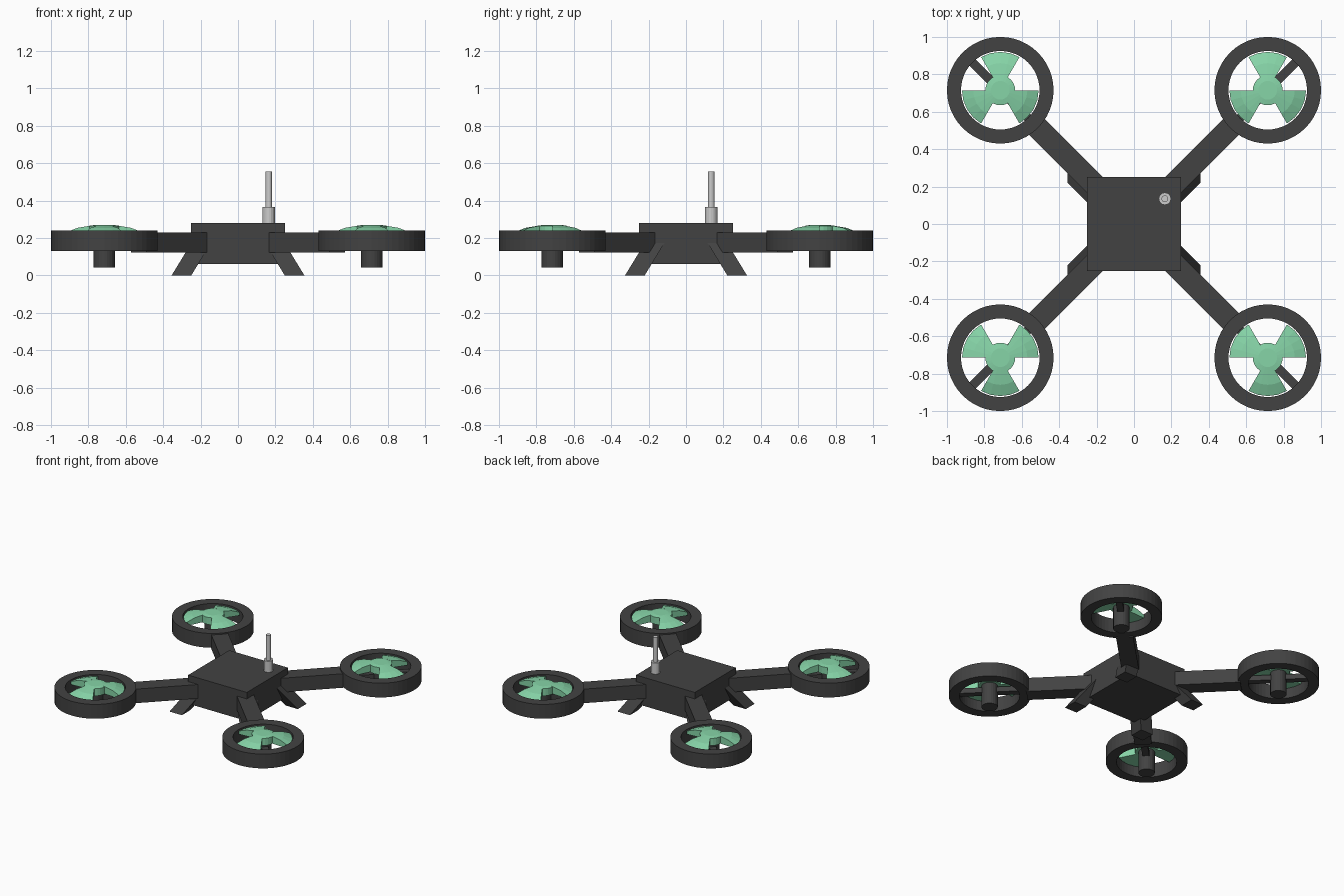
import bpy, bmesh, math
from mathutils import Matrix, Vector

if "Cube" in bpy.data.objects:
    bpy.data.objects.remove(bpy.data.objects["Cube"])


def material(name, rgb):
    m = bpy.data.materials.new(name)
    m.diffuse_color = (*rgb, 1)
    m.use_nodes = True
    m.node_tree.nodes["Principled BSDF"].inputs["Base Color"].default_value = m.diffuse_color
    return m


DARK = material("dark_plastic", (0.055, 0.055, 0.055))
GREEN = material("mint_plastic", (0.24, 0.66, 0.39))


def finish(name, bm, mat=None):
    bmesh.ops.remove_doubles(bm, verts=bm.verts, dist=1e-5)
    bmesh.ops.recalc_face_normals(bm, faces=bm.faces)
    me = bpy.data.meshes.new(name)
    bm.to_mesh(me)
    bm.free()
    ob = bpy.data.objects.new(name, me)
    bpy.context.collection.objects.link(ob)
    if mat:
        me.materials.append(mat)
    return ob


def sweep(bm, profile, centre, n, a0=0.0, a1=360.0):
    """Turn a closed (radius, z) profile about a vertical axis, fully or as a capped wedge."""
    full = a1 - a0 >= 360
    rows = []
    for i in range(n if full else n + 1):
        a = math.radians(a0 + (a1 - a0) * i / n)
        rows.append([bm.verts.new((centre[0] + r * math.cos(a), centre[1] + r * math.sin(a), z))
                     for r, z in profile])
    k = len(profile)
    for i in range(n):
        p, q = rows[i], rows[(i + 1) % len(rows)]
        for j in range(k):
            if profile[j][0] == 0 and profile[(j + 1) % k][0] == 0:
                continue
            bm.faces.new((p[j], q[j], q[(j + 1) % k], p[(j + 1) % k]))
    if not full:
        bm.faces.new(rows[0])
        bm.faces.new(rows[-1][::-1])


def turned(name, profile, centre, n, mat=None):
    bm = bmesh.new()
    sweep(bm, profile, centre, n)
    return finish(name, bm, mat)


def rod(r, z0, z1):
    return [(0, z0), (r, z0), (r, z1), (0, z1)]


def box(name, lo, hi, angle=0.0, mat=None):
    bm = bmesh.new()
    bmesh.ops.create_cube(bm, size=1)
    lo, hi = Vector(lo), Vector(hi)
    bm.transform(Matrix.Rotation(angle, 4, 'Z') @ Matrix.Translation((lo + hi) / 2)
                 @ Matrix.Diagonal((*(hi - lo), 1)))
    return finish(name, bm, mat)


# Body
box("body", (-0.25, -0.25, 0.06), (0.25, 0.25, 0.28), mat=DARK)

# Antenna
turned("antenna", [(0, 0.27), (0.033, 0.27), (0.033, 0.365), (0.018, 0.365),
                   (0.018, 0.555), (0, 0.555)], (0.165, 0.135), 16)

C = 0.715
for sx, sy, tag in ((1, 1, "back_right"), (-1, 1, "back_left"),
                    (1, -1, "front_right"), (-1, -1, "front_left")):
    c = (sx * C, sy * C)
    angle = math.atan2(sy, sx)

    # Arm and thin strut across the ring
    box(tag + "_arm", (0.2, -0.06, 0.122), (0.75, 0.06, 0.23), angle, DARK)
    box(tag + "_strut", (0.74, -0.024, 0.15), (1.25, 0.024, 0.19), angle, DARK)

    # Guard ring and motor
    turned(tag + "_guard_ring", [(0.21, 0.13), (0.285, 0.13), (0.285, 0.24), (0.21, 0.24)],
           c, 48, DARK)
    turned(tag + "_motor", rod(0.057, 0.043, 0.22), c, 24, DARK)

    # Three-bladed propeller
    bm = bmesh.new()
    sweep(bm, [(0, 0.21), (0.08, 0.21), (0.08, 0.265), (0.05, 0.27), (0, 0.27)], c, 24)
    for a in (60, 180, 300):
        if sy < 0:
            a = -a - 60
        sweep(bm, [(0.07, 0.21), (0.205, 0.205), (0.205, 0.23), (0.145, 0.254), (0.07, 0.267)],
              c, 4, a, a + 60)
    finish(tag + "_propeller", bm, GREEN)

    # Slanted leg: a square column sheared outward
    bm = bmesh.new()
    bmesh.ops.create_cube(bm, size=1)
    for v in bm.verts:
        z = (v.co.z + 0.5) * 0.2
        v.co = (sx * (0.3025 + v.co.x * 0.105 - 0.61 * z),
                sy * (0.2735 + v.co.y * 0.105 - 0.61 * z), z)
    finish(tag + "_leg", bm, DARK)
